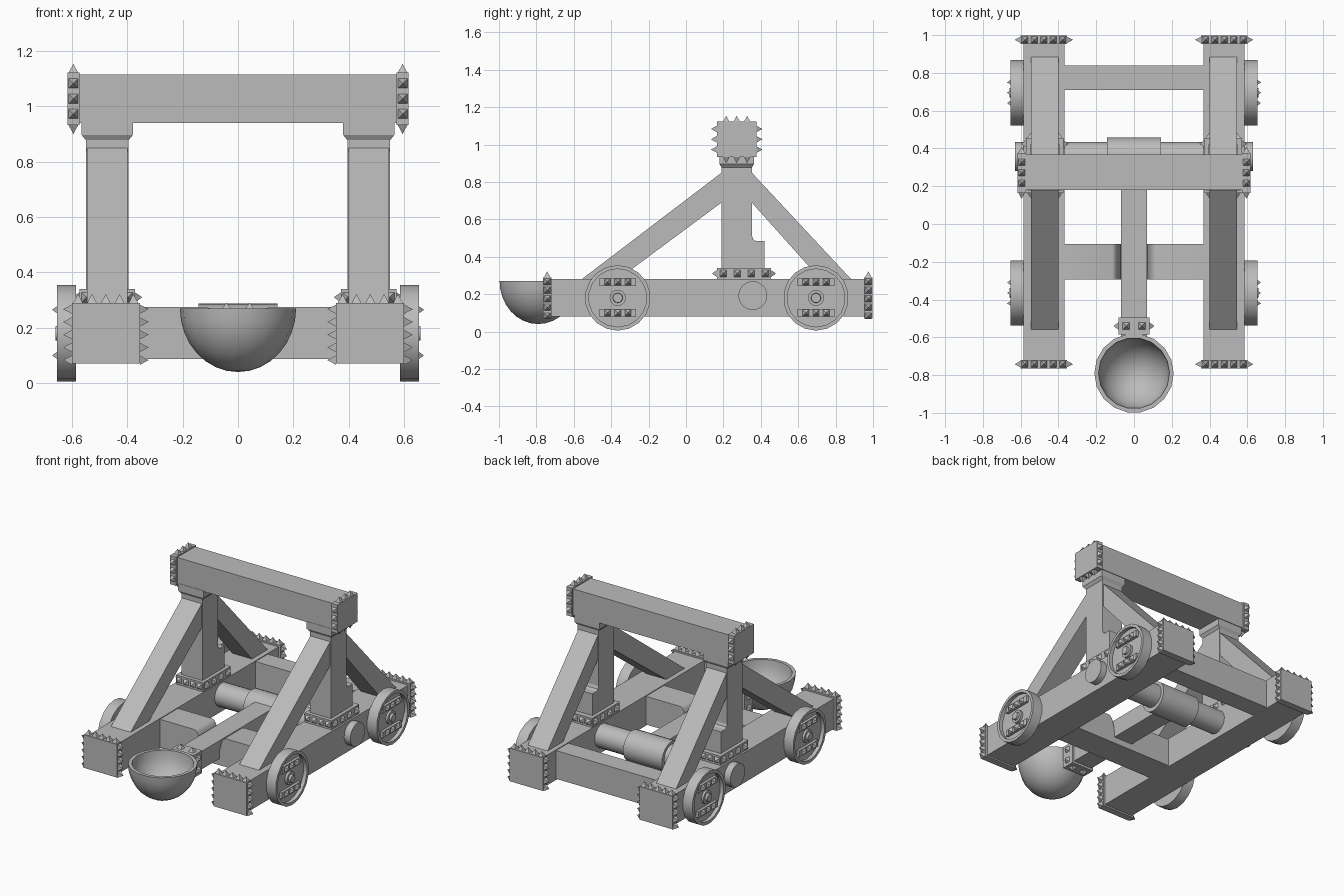
import bpy, bmesh, math
from mathutils import Vector, Matrix

if "Cube" in bpy.data.objects:
    bpy.data.objects.remove(bpy.data.objects["Cube"])

mat = bpy.data.materials.new("grey timber")
mat.diffuse_color = (0.5, 0.5, 0.5, 1)
mat.use_nodes = True
mat.node_tree.nodes["Principled BSDF"].inputs["Base Color"].default_value = mat.diffuse_color


def finish(name, bm, smooth=False):
    bmesh.ops.recalc_face_normals(bm, faces=bm.faces)
    me = bpy.data.meshes.new(name)
    bm.to_mesh(me)
    bm.free()
    ob = bpy.data.objects.new(name, me)
    bpy.context.collection.objects.link(ob)
    me.materials.append(mat)
    if smooth:
        bpy.ops.object.select_all(action='DESELECT')
        ob.select_set(True)
        bpy.context.view_layer.objects.active = ob
        bpy.ops.object.shade_smooth_by_angle(angle=math.radians(35))
    return ob


def box(bm, xr, yr, zr):
    c = [(r[0] + r[1]) / 2 for r in (xr, yr, zr)]
    d = [abs(r[1] - r[0]) for r in (xr, yr, zr)]
    bmesh.ops.create_cube(bm, size=1, matrix=Matrix.Translation(c) @ Matrix.Diagonal((*d, 1)))


def prism(bm, pts, axis, a, b):
    """Extrude a closed profile along x (profile is y,z) or y (profile is x,z)."""
    def co(p, t):
        return (t, p[0], p[1]) if axis == 'x' else (p[0], t, p[1])
    lo = [bm.verts.new(co(p, a)) for p in pts]
    hi = [bm.verts.new(co(p, b)) for p in pts]
    bm.faces.new(lo)
    bm.faces.new(hi)
    for i in range(len(pts)):
        j = (i + 1) % len(pts)
        bm.faces.new((lo[i], lo[j], hi[j], hi[i]))


def lathe(bm, profile, centre, axis, n):
    """Spin (radius, height) points around an axis through centre."""
    m = Matrix.Translation(centre) @ Vector((0, 0, 1)).rotation_difference(Vector(axis)).to_matrix().to_4x4()
    rings = []
    for r, h in profile:
        if r < 1e-6:
            rings.append([bm.verts.new(m @ Vector((0, 0, h)))] * n)
        else:
            rings.append([bm.verts.new(m @ Vector((r * math.cos(2 * math.pi * i / n),
                          r * math.sin(2 * math.pi * i / n), h))) for i in range(n)])
    for p, q in zip(rings, rings[1:]):
        for i in range(n):
            j = (i + 1) % n
            vs = list(dict.fromkeys((p[i], p[j], q[j], q[i])))
            if len(vs) > 2:
                bm.faces.new(vs)


def spike(bm, pos, axis, size=0.034, h=0.032):
    m = (Matrix.Translation(Vector(pos) + Vector(axis) * h / 2)
         @ Vector((0, 0, 1)).rotation_difference(Vector(axis)).to_matrix().to_4x4()
         @ Matrix.Rotation(math.pi / 4, 4, 'Z'))
    bmesh.ops.create_cone(bm, cap_ends=True, segments=4, radius1=size * 0.707, radius2=0, depth=h, matrix=m)


def spread(c, step, n):
    return [c + step * (i - (n - 1) / 2) for i in range(n)]


for s, side in ((-1, "left"), (1, "right")):
    # side rail
    bm = bmesh.new()
    box(bm, (s * 0.368, s * 0.585), (-0.74, 0.98), (0.08, 0.28))
    finish(side + "_rail", bm)

    # spiked caps on both ends of the rail
    for y, end in ((-0.742, "front"), (0.975, "rear")):
        bm = bmesh.new()
        box(bm, (s * 0.355, s * 0.6), (y - 0.023, y + 0.023), (0.07, 0.29))
        for x in spread(s * 0.478, 0.05, 5):
            spike(bm, (x, y, 0.29), (0, 0, 1))
        for z in spread(0.175, 0.046, 5):
            spike(bm, (s * 0.6, y, z), (s, 0, 0))
            spike(bm, (s * 0.355, y, z), (-s, 0, 0))
        finish(f"{side}_{end}_rail_cap", bm)

    # wheels with recessed faces, hubs and studded plates
    for y, end in ((-0.365, "front"), (0.695, "rear")):
        bm = bmesh.new()
        lathe(bm, [(0, 0), (0.175, 0), (0.175, 0.07), (0.155, 0.07), (0.155, 0.045), (0, 0.045)],
              (s * 0.585, y, 0.18), (s, 0, 0), 18)
        lathe(bm, [(0.043, 0.04), (0.043, 0.06), (0.027, 0.06), (0.025, 0.075), (0, 0.075)],
              (s * 0.585, y, 0.18), (s, 0, 0), 16)
        finish(f"{side}_{end}_wheel", bm, True)
        bm = bmesh.new()
        for z in (0.1, 0.265):
            box(bm, (s * 0.625, s * 0.648), (y - 0.098, y + 0.098), (z - 0.021, z + 0.021))
            for yy in spread(y, 0.055, 3):
                spike(bm, (s * 0.648, yy, z), (s, 0, 0), 0.034, 0.024)
        finish(f"{side}_{end}_wheel_plates", bm)

    # upright post with a stepped foot
    bm = bmesh.new()
    prism(bm, [(0.19, 0.27), (0.42, 0.27), (0.42, 0.484), (0.375, 0.484), (0.36, 0.492),
               (0.353, 0.51), (0.353, 0.89), (0.19, 0.89)], 'x', s * 0.395, s * 0.55)
    finish(side + "_post", bm)

    # flared capital under the crossbeam
    bm = bmesh.new()
    levels = [(0.395, 0.55, 0.19, 0.353, 0.878), (0.38, 0.565, 0.178, 0.364, 0.897),
              (0.38, 0.565, 0.178, 0.364, 0.945)]
    rings = [[bm.verts.new((s * x, y, z)) for x, y in ((a, c), (b, c), (b, d), (a, d))]
             for a, b, c, d, z in levels]
    bm.faces.new(rings[0])
    bm.faces.new(rings[-1])
    for p, q in zip(rings, rings[1:]):
        for i in range(4):
            j = (i + 1) % 4
            bm.faces.new((p[i], p[j], q[j], q[i]))
    finish(side + "_capital", bm)

    # studded collar around the post foot
    bm = bmesh.new()
    box(bm, (s * 0.372, s * 0.573), (0.165, 0.455), (0.275, 0.34))
    for y in spread(0.312, 0.075, 4):
        spike(bm, (s * 0.573, y, 0.31), (s, 0, 0), 0.036, 0.026)
        spike(bm, (s * 0.372, y, 0.31), (-s, 0, 0), 0.036, 0.026)
    for x in spread(s * 0.4725, 0.05, 4):
        spike(bm, (x, 0.165, 0.31), (0, -1, 0), 0.036, 0.026)
        spike(bm, (x, 0.455, 0.31), (0, 1, 0), 0.036, 0.026)
    finish(side + "_foot_collar", bm)

    # sloping braces
    bm = bmesh.new()
    prism(bm, [(-0.56, 0.278), (-0.365, 0.278), (0.2, 0.697), (0.2, 0.857)], 'x', s * 0.4, s * 0.545)
    finish(side + "_front_brace", bm)
    bm = bmesh.new()
    prism(bm, [(0.885, 0.278), (0.72, 0.278), (0.345, 0.697), (0.345, 0.857)], 'x', s * 0.4, s * 0.545)
    finish(side + "_rear_brace", bm)

    # crossbeam end cap with spikes all round
    bm = bmesh.new()
    box(bm, (s * 0.573, s * 0.617), (0.165, 0.377), (0.932, 1.122))
    for y in spread(0.271, 0.056, 3):
        spike(bm, (s * 0.595, y, 1.122), (0, 0, 1))
        spike(bm, (s * 0.595, y, 0.932), (0, 0, -1))
    for z in spread(1.028, 0.055, 3):
        spike(bm, (s * 0.595, 0.165, z), (0, -1, 0))
        spike(bm, (s * 0.595, 0.377, z), (0, 1, 0))
    finish(side + "_crossbeam_cap", bm)

# top crossbeam
bm = bmesh.new()
box(bm, (-0.58, 0.58), (0.18, 0.368), (0.94, 1.115))
finish("top_crossbeam", bm)

# rear tie beam
bm = bmesh.new()
box(bm, (-0.38, 0.38), (0.71, 0.84), (0.087, 0.275))
finish("rear_tie_beam", bm)

# front tie beam with a rounded saddle for the arm
curve = [(0.07 + 0.045 * math.sin(a), 0.14 + 0.135 * (math.cos(math.pi / 2 - a)))
         for a in (math.pi / 2 * i / 6 for i in range(7))]
curve = [(0.115 - 0.045 * math.cos(math.pi / 2 * i / 6), 0.14 + 0.135 * math.sin(math.pi / 2 * i / 6))
         for i in range(7)]
bm = bmesh.new()
prism(bm, [(-0.38, 0.087), (0.38, 0.087), (0.38, 0.275)] + curve[::-1]
      + [(-x, z) for x, z in curve] + [(-0.38, 0.275)], 'y', -0.295, -0.105)
finish("front_tie_beam", bm, True)

# winding axle with a thick drum
bm = bmesh.new()
lathe(bm, [(0, -0.63), (0.077, -0.63), (0.077, 0.63), (0, 0.63)], (0, 0.357, 0.192), (1, 0, 0), 24)
finish("axle", bm, True)
bm = bmesh.new()
lathe(bm, [(0, -0.143), (0.1, -0.143), (0.1, 0.143), (0, 0.143)], (0, 0.357, 0.187), (1, 0, 0), 24)
finish("axle_drum", bm, True)

# throwing arm
bm = bmesh.new()
box(bm, (-0.07, 0.07), (-0.6, 0.35), (0.13, 0.25))
finish("throwing_arm", bm)

# studded collar joining arm and bowl
bm = bmesh.new()
box(bm, (-0.083, 0.083), (-0.585, -0.495), (0.115, 0.265))
for t in (-0.042, 0.042):
    spike(bm, (t, -0.54, 0.265), (0, 0, 1), 0.036, 0.026)
    spike(bm, (t, -0.54, 0.115), (0, 0, -1), 0.036, 0.026)
    for s in (-1, 1):
        spike(bm, (s * 0.083, -0.54, 0.19 + t * 0.9), (s, 0, 0), 0.036, 0.026)
finish("arm_collar", bm)

# hollow bowl
angles = [math.pi / 2 * i / 8 for i in range(9)]
outer = [(0.21 * math.sin(a), 0.27 - 0.23 * math.cos(a)) for a in angles]
inner = [(0.188 * math.sin(a), 0.27 - 0.207 * math.cos(a)) for a in angles]
bm = bmesh.new()
lathe(bm, outer + inner[::-1], (0, -0.79, 0), (0, 0, 1), 18)
finish("bowl", bm, True)
